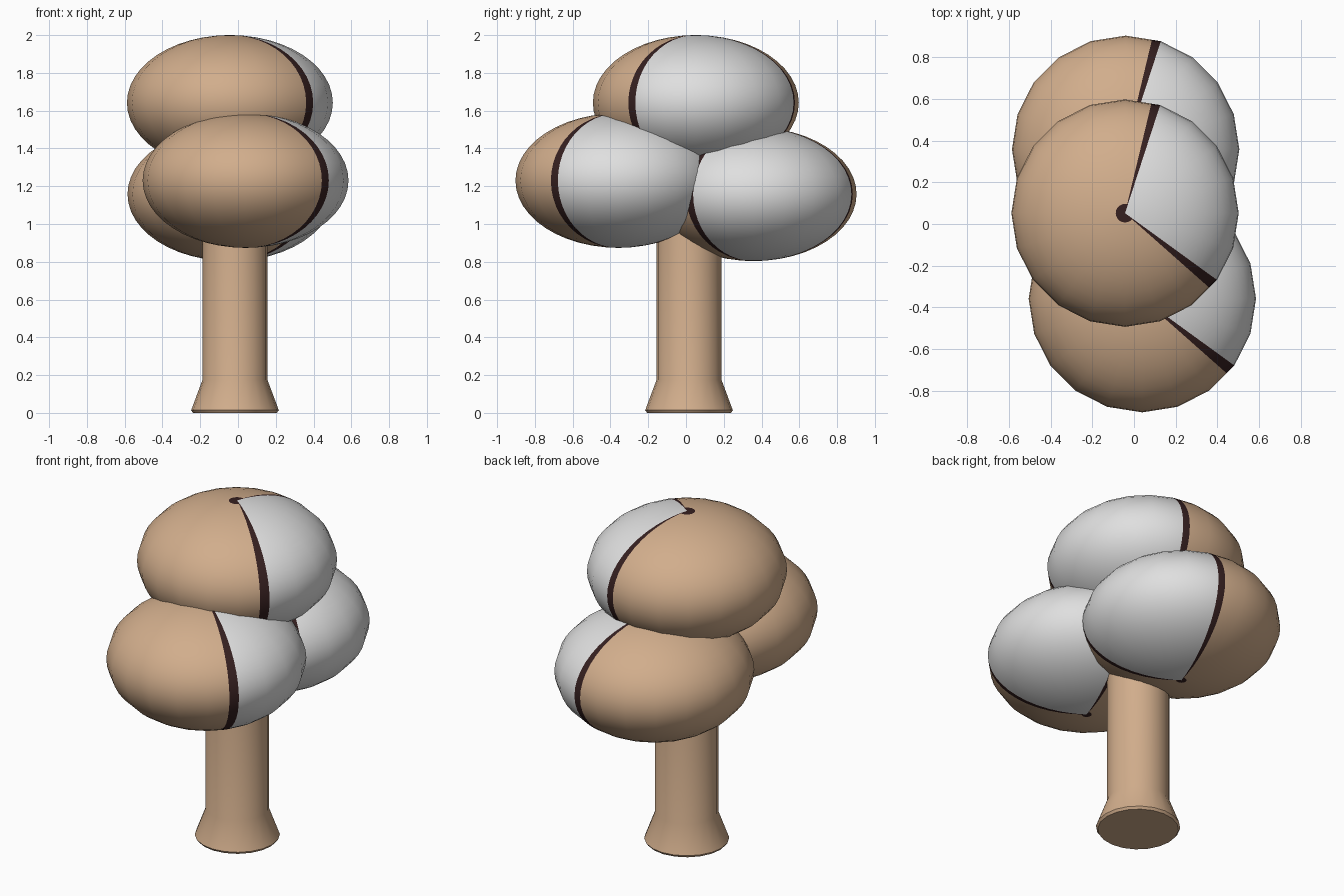
import bpy, bmesh, math

if "Cube" in bpy.data.objects:
    bpy.data.objects.remove(bpy.data.objects["Cube"])


def material(name, rgb):
    m = bpy.data.materials.new(name)
    m.diffuse_color = (*rgb, 1)
    m.use_nodes = True
    m.node_tree.nodes["Principled BSDF"].inputs["Base Color"].default_value = m.diffuse_color
    return m


TAN = material("tan", (0.64, 0.42, 0.262))
PALE = material("pale grey", (0.74, 0.74, 0.74))
DARK = material("dark brown", (0.036, 0.014, 0.014))


def lathe(name, profile, angles, radius_at, centre, mats, rule):
    """Spin (radius, z) rings about z; rule(angle, ring) picks the material."""
    bm = bmesh.new()
    rings = []
    for r, z in profile:
        if r < 1e-5:
            rings.append([bm.verts.new((0, 0, z))] * len(angles))
        else:
            rings.append([bm.verts.new((r * radius_at(a) * math.cos(math.radians(a)),
                                        r * radius_at(a) * math.sin(math.radians(a)), z))
                          for a in angles])
    n = len(angles)
    for i in range(len(rings) - 1):
        for j in range(n):
            k = (j + 1) % n
            corners = [rings[i][j], rings[i][k], rings[i + 1][k], rings[i + 1][j]]
            face = bm.faces.new(list(dict.fromkeys(corners)))
            end = angles[k] + (360 if k == 0 else 0)
            face.material_index = rule((angles[j] + end) / 2, i)
    bmesh.ops.recalc_face_normals(bm, faces=bm.faces)
    mesh = bpy.data.meshes.new(name)
    bm.to_mesh(mesh)
    bm.free()
    for m in mats:
        mesh.materials.append(m)
    ob = bpy.data.objects.new(name, mesh)
    bpy.context.collection.objects.link(ob)
    ob.location = centre
    return ob


def smooth(ob, angle):
    bpy.ops.object.select_all(action='DESELECT')
    ob.select_set(True)
    bpy.context.view_layer.objects.active = ob
    bpy.ops.object.shade_smooth_by_angle(angle=math.radians(angle))


# Pale wedge between two meridians, with a dark stripe along each edge
WEDGE = (-36, 72)
STRIPES = ((-41.5, -36), (72, 76.5))
STEP = 18
crown_angles = sorted([-90 + STEP * i for i in range(20)] + [-41.5, 76.5])


def on_chord(a):
    """Keeps the extra stripe vertices on the sides of the 20-gon."""
    return math.cos(math.radians(STEP / 2)) / math.cos(math.radians(a % STEP - STEP / 2))


R = 0.545
RINGS = 24


def crown(name, centre, rz):
    polar = [0, 4.7] + [180 * i / RINGS for i in range(1, RINGS)] + [177, 180]
    profile = [(R * math.sin(math.radians(p)), rz * math.cos(math.radians(p))) for p in polar]
    profile[0], profile[-1] = (0, rz), (0, -rz)

    def rule(a, ring):
        if WEDGE[0] < a < WEDGE[1]:
            return 1
        if ring in (0, len(polar) - 2) or any(s < a < e for s, e in STRIPES):
            return 2
        return 0

    smooth(lathe(name, profile, crown_angles, on_chord, centre, (TAN, PALE, DARK), rule), 60)


# Three leafy crowns
crown("top_crown", (-0.043, 0.052, 1.642), 0.358)
crown("front_crown", (0.04, -0.358, 1.23), 0.356)
crown("back_crown", (-0.04, 0.358, 1.158), 0.354)

# Trunk with flared foot
trunk = lathe("trunk", [(0, 0), (0.222, 0), (0.232, 0.014), (0.172, 0.175), (0.172, 1.2), (0, 1.2)],
              [STEP * i for i in range(20)], lambda a: 1, (-0.016, 0.016, 0), (TAN,), lambda a, i: 0)
smooth(trunk, 40)
